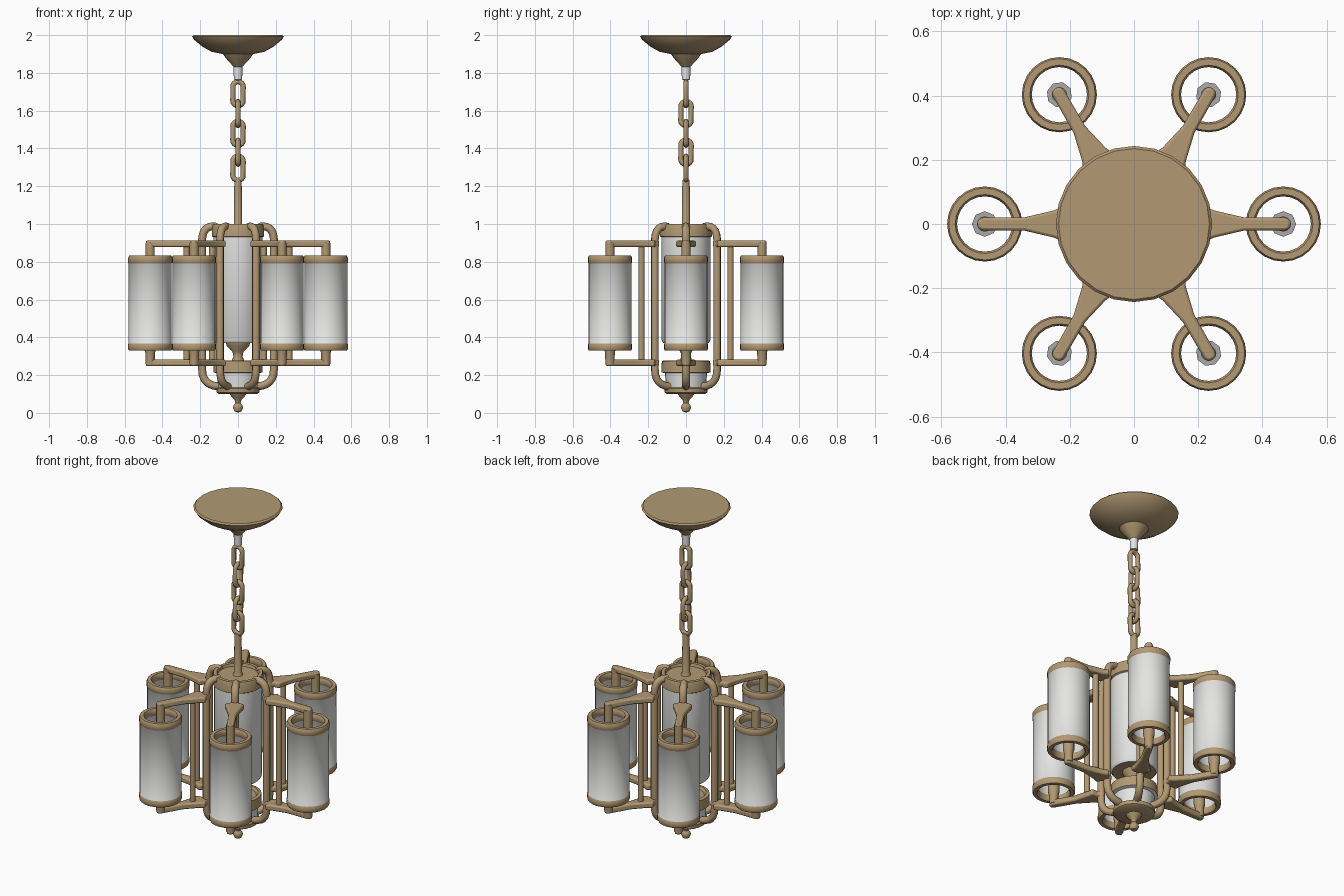
import bpy, bmesh, math
from mathutils import Vector

cube = bpy.data.objects.get("Cube")
if cube:
    bpy.data.objects.remove(cube, do_unlink=True)


def material(name, rgb):
    m = bpy.data.materials.new(name)
    m.use_nodes = True
    m.diffuse_color = (*rgb, 1)
    m.node_tree.nodes["Principled BSDF"].inputs["Base Color"].default_value = (*rgb, 1)
    return m


BRASS = material("brushed brass", (0.45, 0.32, 0.17))
GLASS = material("frosted white", (0.78, 0.78, 0.77))
SOCKET = material("socket grey", (0.4, 0.4, 0.4))
ARMS = 6


def finish(obj, angle=40):
    bpy.ops.object.select_all(action='DESELECT')
    obj.select_set(True)
    bpy.context.view_layer.objects.active = obj
    if obj.type == 'CURVE':
        bpy.ops.object.convert(target='MESH')
    bpy.ops.object.shade_smooth_by_angle(angle=math.radians(angle))
    return obj


def add_mesh(name, bm, mats):
    bmesh.ops.recalc_face_normals(bm, faces=bm.faces)
    me = bpy.data.meshes.new(name)
    bm.to_mesh(me)
    bm.free()
    for m in mats:
        me.materials.append(m)
    obj = bpy.data.objects.new(name, me)
    bpy.context.collection.objects.link(obj)
    return obj


def lathe(name, profile, mats, x=0, sides=24, closed=False, rule=None):
    """Revolve (radius, z) points; rule(z) gives a material index."""
    bm = bmesh.new()
    vs = [bm.verts.new((r, 0, z)) for r, z in profile]
    pairs = list(zip(vs, vs[1:] + vs[:1])) if closed else list(zip(vs, vs[1:]))
    es = [bm.edges.new(p) for p in pairs]
    bmesh.ops.spin(bm, geom=vs + es, cent=(0, 0, 0), axis=(0, 0, 1),
                   angle=math.tau, steps=sides, use_merge=True)
    bmesh.ops.remove_doubles(bm, verts=bm.verts, dist=0.0002)
    if rule:
        for f in bm.faces:
            f.material_index = rule(f.calc_center_median().z)
    bmesh.ops.translate(bm, verts=bm.verts, vec=(x, 0, 0))
    return finish(add_mesh(name, bm, mats))


def tube(name, points, radius, cyclic=False):
    cu = bpy.data.curves.new(name, 'CURVE')
    cu.dimensions = '3D'
    cu.bevel_depth = radius
    cu.bevel_resolution = 2
    cu.use_fill_caps = True
    sp = cu.splines.new('POLY')
    sp.points.add(len(points) - 1)
    for p, co in zip(sp.points, points):
        p.co = (*co, 1)
    sp.use_cyclic_u = cyclic
    cu.materials.append(BRASS)
    obj = bpy.data.objects.new(name, cu)
    bpy.context.collection.objects.link(obj)
    return finish(obj, 60)


def corner(start, ctrl, end, n=6):
    """Rounded bend in the x-z plane."""
    a, b, c = (Vector((p[0], 0, p[1])) for p in (start, ctrl, end))
    return [a * (1 - t) ** 2 + b * 2 * t * (1 - t) + c * t * t
            for t in (i / n for i in range(n + 1))]


def bracket(name, z):
    """Flat arm that flares near the hub."""
    half = [(0.17, 0.016), (0.2, 0.022), (0.222, 0.055), (0.25, 0.042),
            (0.34, 0.021), (0.475, 0.02), (0.488, 0.01)]
    outline = half + [(x, -y) for x, y in reversed(half)]
    bm = bmesh.new()
    face = bm.faces.new([bm.verts.new((x, y, z)) for x, y in outline])
    top = bmesh.ops.extrude_face_region(bm, geom=[face])["geom"]
    bmesh.ops.translate(bm, vec=(0, 0, 0.034),
                        verts=[g for g in top if isinstance(g, bmesh.types.BMVert)])
    obj = add_mesh(name, bm, [BRASS])
    bev = obj.modifiers.new("soft_edges", 'BEVEL')
    bev.width = 0.008
    bev.segments = 2
    return finish(obj)


def ring_copies(obj):
    """Repeat a part around the centre."""
    base = obj.name
    obj.name = base + "_1"
    for i in range(1, ARMS):
        c = obj.copy()
        c.name = f"{base}_{i + 1}"
        c.rotation_euler.z = math.tau * i / ARMS
        bpy.context.collection.objects.link(c)


# Ceiling canopy
lathe("canopy", [(0, 2), (0.235, 2), (0.243, 1.992), (0.232, 1.975), (0.19, 1.94),
                 (0.14, 1.912), (0.08, 1.9), (0.062, 1.875), (0.035, 1.845),
                 (0.022, 1.83), (0, 1.83)], [BRASS])
lathe("chain_mount", [(0, 1.84), (0.024, 1.84), (0.022, 1.765), (0, 1.755)],
      [BRASS, GLASS], sides=12, rule=lambda z: int(z > 1.77))

# Chain with alternating links
for i, z in enumerate((1.69, 1.585, 1.48, 1.38, 1.295)):
    pts = []
    for k in range(16):
        a = math.tau * k / 16
        side = 0.028 * math.cos(a)
        dz = 0.028 * math.sin(a) + math.copysign(0.036, math.sin(a + 0.01))
        pts.append((side, 0, z + dz) if i % 2 == 0 else (0, side, z + dz))
    tube(f"chain_link_{i + 1}", pts, 0.0135, cyclic=True)

# Hanging rod and central column
lathe("hanging_rod", [(0, 1.24), (0.017, 1.235), (0.02, 1.2), (0.022, 1.0), (0.03, 0.98),
                      (0, 0.98)], [BRASS], sides=12)
lathe("central_column", [(0, 0.985), (0.11, 0.985), (0.115, 1.0), (0.134, 1.0),
                         (0.138, 0.99), (0.138, 0.935), (0.13, 0.93), (0.13, 0.385),
                         (0.12, 0.37), (0, 0.37)],
      [BRASS, GLASS], rule=lambda z: int(0.375 < z < 0.932))
lathe("column_neck", [(0.065, 0.375), (0.06, 0.355), (0.03, 0.325), (0.024, 0.3),
                      (0.035, 0.27), (0.035, 0.24)], [BRASS], sides=16)

# Lower bowl and finial
lathe("lower_bowl", [(0, 0.265), (0.1, 0.265), (0.11, 0.278), (0.128, 0.275), (0.13, 0.215),
                     (0.112, 0.21), (0.105, 0.135), (0.115, 0.13), (0.113, 0.108),
                     (0.1, 0.1), (0, 0.1)],
      [BRASS, GLASS], rule=lambda z: int(0.133 < z < 0.213))
lathe("finial", [(0.045, 0.102), (0.035, 0.085), (0.018, 0.07), (0.014, 0.052),
                 (0.024, 0.04), (0.027, 0.027), (0.018, 0.008), (0, 0.002)],
      [BRASS], sides=16)

# Cage rods that wrap from the column top to the bowl
ring_copies(tube("cage_rod",
                 corner((0.11, 0.985), (0.185, 1.0), (0.19, 0.92))
                 + corner((0.19, 0.23), (0.19, 0.145), (0.1, 0.14)), 0.021))

# Arms with their outer uprights
ring_copies(bracket("upper_arm", 0.878))
ring_copies(bracket("lower_arm", 0.248))
ring_copies(tube("arm_upright", [(0.272, 0, 0.26), (0.272, 0, 0.895)], 0.017))

# Lamps: stems, bulb and open shade
LAMP = 0.465
ring_copies(lathe("upper_stem", [(0, 0.905), (0.024, 0.9), (0.024, 0.74), (0, 0.74)],
                  [BRASS], x=LAMP, sides=12))
ring_copies(lathe("lower_stem", [(0, 0.255), (0.024, 0.26), (0.026, 0.32), (0.032, 0.34),
                                 (0.032, 0.42), (0, 0.42)], [BRASS], x=LAMP, sides=12))
ring_copies(lathe("bulb", [(0, 0.42), (0.04, 0.42), (0.04, 0.76), (0, 0.76)],
                  [SOCKET], x=LAMP, sides=8))
ring_copies(lathe("shade", [(0.112, 0.33), (0.117, 0.338), (0.117, 0.364), (0.114, 0.368),
                            (0.114, 0.792), (0.117, 0.796), (0.117, 0.822), (0.112, 0.832),
                            (0.092, 0.832), (0.086, 0.822), (0.086, 0.795), (0.09, 0.79),
                            (0.09, 0.37), (0.086, 0.365), (0.086, 0.338), (0.092, 0.33)],
                  [BRASS, GLASS], x=LAMP, closed=True,
                  rule=lambda z: int(0.37 < z < 0.79)))
